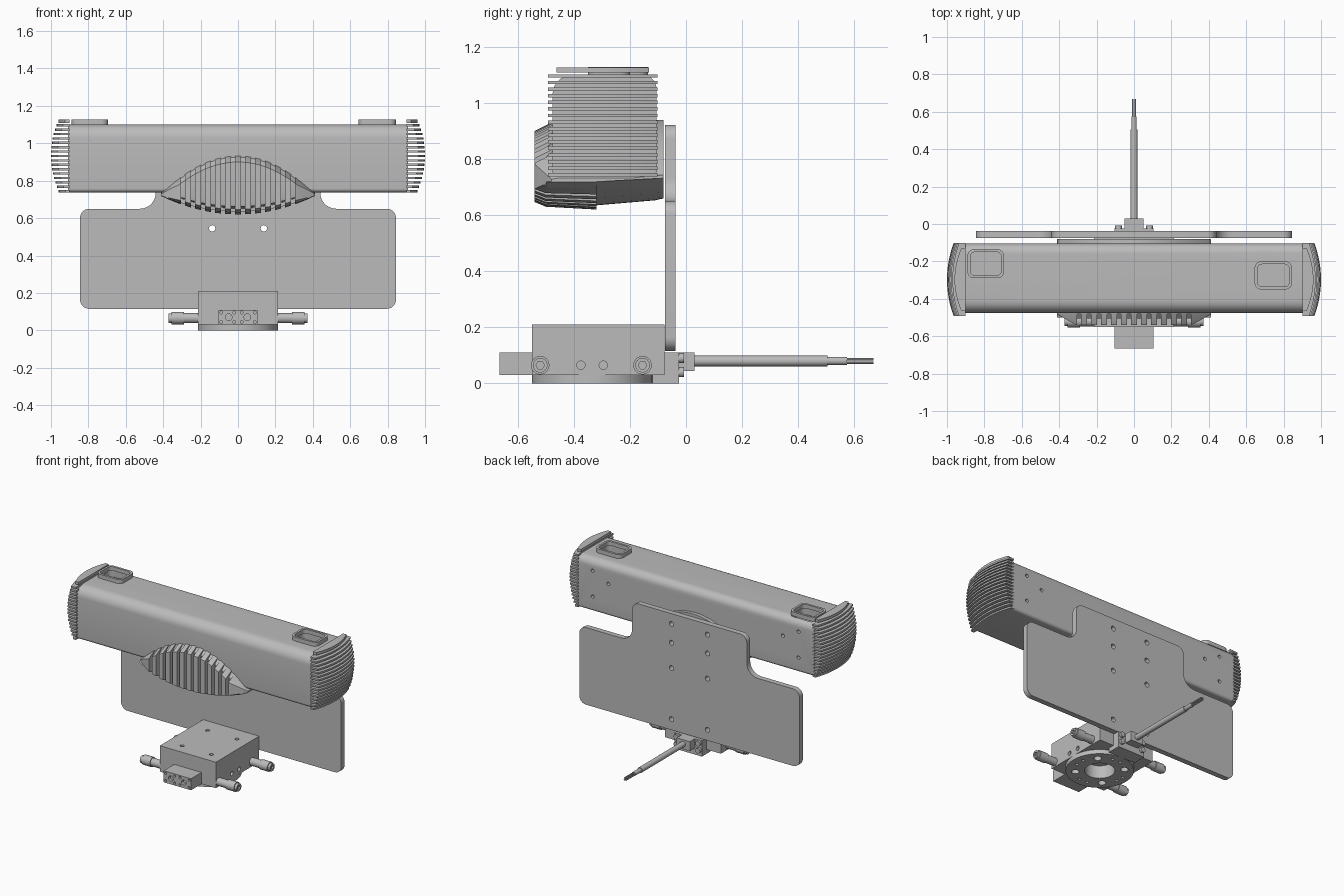
import bpy, bmesh, math
from mathutils import Vector

cube = bpy.data.objects.get("Cube")
if cube:
    bpy.data.objects.remove(cube)

grey = bpy.data.materials.new("machine grey")
grey.use_nodes = True
COLOUR = (0.5, 0.5, 0.5, 1)
grey.diffuse_color = COLOUR
grey.node_tree.nodes["Principled BSDF"].inputs["Base Color"].default_value = COLOUR


def finish(name, bm):
    bmesh.ops.recalc_face_normals(bm, faces=bm.faces)
    mesh = bpy.data.meshes.new(name)
    bm.to_mesh(mesh)
    bm.free()
    ob = bpy.data.objects.new(name, mesh)
    bpy.context.collection.objects.link(ob)
    mesh.materials.append(grey)
    return ob


def prisms(name, polys, axis, a, b):
    """Extrude 2D outlines along an axis from a to b."""
    place = {"x": lambda p, t: (t, p[0], p[1]),
             "y": lambda p, t: (p[0], t, p[1]),
             "z": lambda p, t: (p[0], p[1], t)}[axis]
    bm = bmesh.new()
    for poly in polys:
        lo = [bm.verts.new(place(p, a)) for p in poly]
        hi = [bm.verts.new(place(p, b)) for p in poly]
        bm.faces.new(lo)
        bm.faces.new(hi)
        for i in range(len(poly)):
            j = (i + 1) % len(poly)
            bm.faces.new((lo[i], lo[j], hi[j], hi[i]))
    return finish(name, bm)


def rounded(corners, steps=7):
    """Round each (u, v, radius) corner of an outline."""
    out = []
    for i, (u, v, r) in enumerate(corners):
        p = Vector((u, v))
        if not r:
            out.append(p)
            continue
        d1 = (Vector(corners[i - 1][:2]) - p).normalized()
        d2 = (Vector(corners[(i + 1) % len(corners)][:2]) - p).normalized()
        c = p + r * (d1 + d2)
        for k in range(steps + 1):
            t = math.pi / 2 * k / steps
            out.append(c - r * (d2 * math.cos(t) + d1 * math.sin(t)))
    return out


def rect(u0, u1, v0, v1, r=0):
    return rounded([(u0, v0, r), (u1, v0, r), (u1, v1, r), (u0, v1, r)])


def circle(u, v, r, n=24):
    return [(u + r * math.cos(math.tau * k / n), v + r * math.sin(math.tau * k / n)) for k in range(n)]


def cut(ob, cutter, operation="DIFFERENCE"):
    mod = ob.modifiers.new("cut", "BOOLEAN")
    mod.operation, mod.object, mod.solver = operation, cutter, "EXACT"
    bpy.context.view_layer.objects.active = ob
    bpy.ops.object.modifier_apply(modifier=mod.name)
    bpy.data.objects.remove(cutter)


def holes(ob, centres, axis, a, b, r, n=16):
    cut(ob, prisms("hole_cutter", [circle(u, v, r, n) for u, v in centres], axis, a, b))


# Long housing
body = prisms("housing", [rounded([(-0.476, 0.738, 0.02), (-0.105, 0.738, 0.02),
                                   (-0.105, 1.10, 0.05), (-0.476, 1.10, 0.07)])], "x", -0.91, 0.91)
holes(body, [(s * x, z) for s in (-1, 1) for x, z in ((0.79, 1.02), (0.79, 0.84), (0.67, 0.96))],
      "y", -0.13, 0, 0.012)

# End caps with hood, hand pocket and cooling fins
CY = -0.297
cap_profile = rounded([(-0.495, 0.733, 0.02), (-0.10, 0.733, 0.02)])[:16]
cap_profile += [(CY + 0.197 * u / 10, 1.14 - 0.06 * (u / 10) ** 4) for u in range(10, -11, -1)]
arch = [(0.5, 0.5), (0.89, 0.5)]
for k in range(15):
    t = k / 14
    arch.append(((1 - t) ** 2 * 0.885 + 2 * t * (1 - t) * 0.88 + t * t * 0.6,
                 (1 - t) ** 2 * 0.88 + 2 * t * (1 - t) * 1.10 + t * t * 1.105))
arch.append((0.5, 1.105))
plan = rounded([(0.61, -0.6 + 0.1, 0.13), (1.1, -0.5, 0), (1.1, -0.09, 0), (0.61, -0.09, 0.13)], 10)


def fin_outline(z, half, side):
    pts = [(side * 0.9, CY - half)]
    for k in range(-6, 7):
        u = k / 6
        x = 1.0 - 0.045 * ((z - 0.93) / 0.2) ** 2 - 0.035 * u * u
        pts.append((side * x, CY + half * u))
    return pts + [(side * 0.9, CY + half)]


for side, label, pocket in ((1, "left", (0.645, 0.845, -0.35, -0.20)),
                            (-1, "right", (-0.89, -0.695, -0.29, -0.135))):
    cap = prisms(label + "_end_cap", [cap_profile], "x", side * 0.55, side * 0.93)
    cut(cap, prisms("arch_cutter", [[(side * x, z) for x, z in arch]], "y", -0.7, 0.1))
    cut(cap, prisms("plan_cutter", [[(side * x, y) for x, y in plan]], "z", 0.5, 1.3), "INTERSECT")
    for part in (cap, body):
        cut(part, prisms("pocket_cutter", [rect(*pocket, 0.035)], "z", 1.05, 1.3))
    x0, x1, y0, y1 = pocket
    rim = prisms(label + "_pocket_rim", [rect(x0, x1, y0, y1, 0.035)], "z", 1.10, 1.128)
    cut(rim, prisms("rim_cutter", [rect(x0 + 0.015, x1 - 0.015, y0 + 0.015, y1 - 0.015, 0.025)],
                    "z", 1.0, 1.2))
    for i in range(16):
        z = 0.738 + 0.0235 * i
        prisms(f"{label}_fin_{i}", [fin_outline(z, 0.195, side)], "z", z, z + 0.012)
    prisms(label + "_top_fin", [fin_outline(1.12, 0.165, side)], "z", 1.108, 1.127)

# Lens-shaped vent shroud wrapping the underside of the housing
REACH = 0.415


def shroud_section(x, inset):
    h = max(0.0, 1 - (x / REACH) ** 2)
    top, low = 0.73 + 0.21 * h, 0.72 - 0.085 * h
    front = -0.478 - 0.062 * min(1, h * 2.2)
    lift = inset * 0.9
    slope = min(0.04, (top - low) * 0.3)
    return [(-0.08, top), (-0.08, low + 0.025), (-0.11, low + 0.018), (-0.32, low),
            (-0.32, low - 0.015 * h + lift), (-0.50, low - 0.005 * h + lift),
            (front + inset, low + 0.3 * slope + lift), (front + inset, top - slope), (-0.46, top)]


def shroud(name, x0, x1, n, inset=0.0):
    bm = bmesh.new()
    rows = []
    for k in range(n + 1):
        x = x0 + (x1 - x0) * k / n
        rows.append([bm.verts.new((x, y, z)) for y, z in shroud_section(x, inset)])
    for r0, r1 in zip(rows, rows[1:]):
        for i in range(len(r0)):
            j = (i + 1) % len(r0)
            bm.faces.new((r0[i], r0[j], r1[j], r1[i]))
    bm.faces.new(rows[0])
    bm.faces.new(rows[-1])
    return finish(name, bm)


PITCH = 0.0535
shroud("shroud_core", -0.33, 0.33, 30, 0.035)
for i in range(-5, 6):
    shroud(f"vent_rib_{i + 5}", i * PITCH - 0.016, i * PITCH + 0.016, 3)
shroud("shroud_left_tip", 0.305, REACH - 0.002, 8)
shroud("shroud_right_tip", -0.305, -REACH + 0.002, 8)

# Stepped mounting plate
half = [(0.845, 0.115, 0.05), (0.845, 0.65, 0.05), (0.44, 0.65, 0.085), (0.44, 0.922, 0.05)]
plate = prisms("mounting_plate", [rounded(half + [(-x, z, r) for x, z, r in reversed(half)])],
               "y", -0.075, -0.038)
holes(plate, [(s * 0.138, z) for s in (-1, 1) for z in (0.85, 0.72, 0.545, 0.19)], "y", -0.2, 0.1, 0.017)

# Base block and round flange
block = prisms("base_block", [rect(-0.215, 0.215, -0.55, -0.076)], "z", 0.03, 0.21)
holes(block, [(x, y) for x in (-0.1, 0.125) for y in (-0.47, -0.19)], "z", 0.18, 0.3, 0.014)
for s in (-1, 1):
    holes(block, [(-0.375, 0.065), (-0.295, 0.065)], "x", s * 0.19, s * 0.3, 0.015)
FY = -0.335
flange = prisms("flange", [circle(0, FY, 0.215, 64)], "z", 0, 0.032)
holes(flange, [(0, FY)], "z", -0.1, 0.1, 0.095, 48)
ring = [math.pi / 4 + math.pi / 2 * k for k in range(4)]
holes(flange, [(0.155 * math.cos(a), FY + 0.155 * math.sin(a)) for a in ring], "z", -0.1, 0.1, 0.025)
holes(flange, [(0.165 * math.cos(a + d), FY + 0.165 * math.sin(a + d)) for a in ring for d in (0.6, 0.97)],
      "z", -0.1, 0.1, 0.01)
holes(block, [(0, FY)], "z", 0, 0.09, 0.095, 48)

# Side fittings
for s in (-1, 1):
    for y in (-0.52, -0.155):
        for name, a, b, r in (("neck", 0.2, 0.3, 0.027), ("collar", 0.29, 0.355, 0.033), ("nose", 0.35, 0.372, 0.026)):
            ob = prisms("fitting_" + name, [circle(y, 0.065, r)], "x", s * a, s * b)
            if name == "nose":
                holes(ob, [(y, 0.065)], "x", s * 0.36, s * 0.4, 0.015, 6)

# Front and rear connector blocks
front_block = prisms("front_connector", [rect(-0.105, 0.105, 0.03, 0.11)], "y", -0.665, -0.54)
holes(front_block, [(-0.05, 0.07), (0.05, 0.07)], "y", -0.7, -0.645, 0.018)
holes(front_block, [(s * x, z) for s in (-1, 1) for x in (0.09, 0.02) for z in (0.045, 0.095)],
      "y", -0.7, -0.65, 0.008)
prisms("rear_connector", [rect(-0.105, 0.105, 0, 0.11)], "y", -0.12, -0.025)
prisms("cable_gland", [rect(-0.05, 0.05, 0.045, 0.11)], "y", -0.03, 0.03)
prisms("rear_screws", [circle(s * 0.083, z, 0.018, 16) for s in (-1, 1) for z in (0.04, 0.09)],
       "y", -0.03, -0.008)

# Cable with bare wires
prisms("cable_sheath", [circle(0, 0.08, 0.019)], "y", 0.02, 0.505)
prisms("cable_core", [circle(0, 0.08, 0.0145)], "y", 0.5, 0.575)
prisms("cable_wires", [circle(x, 0.08 + z, 0.0045, 10) for x in (-0.006, 0.006) for z in (-0.006, 0.006)],
       "y", 0.57, 0.668)

# Smooth curved surfaces, keep edges sharp
bpy.ops.object.select_all(action="DESELECT")
for ob in bpy.context.collection.objects:
    if ob.type == "MESH" and grey.name in ob.data.materials:
        ob.select_set(True)
        bpy.context.view_layer.objects.active = ob
bpy.ops.object.shade_smooth_by_angle(angle=math.radians(30))
